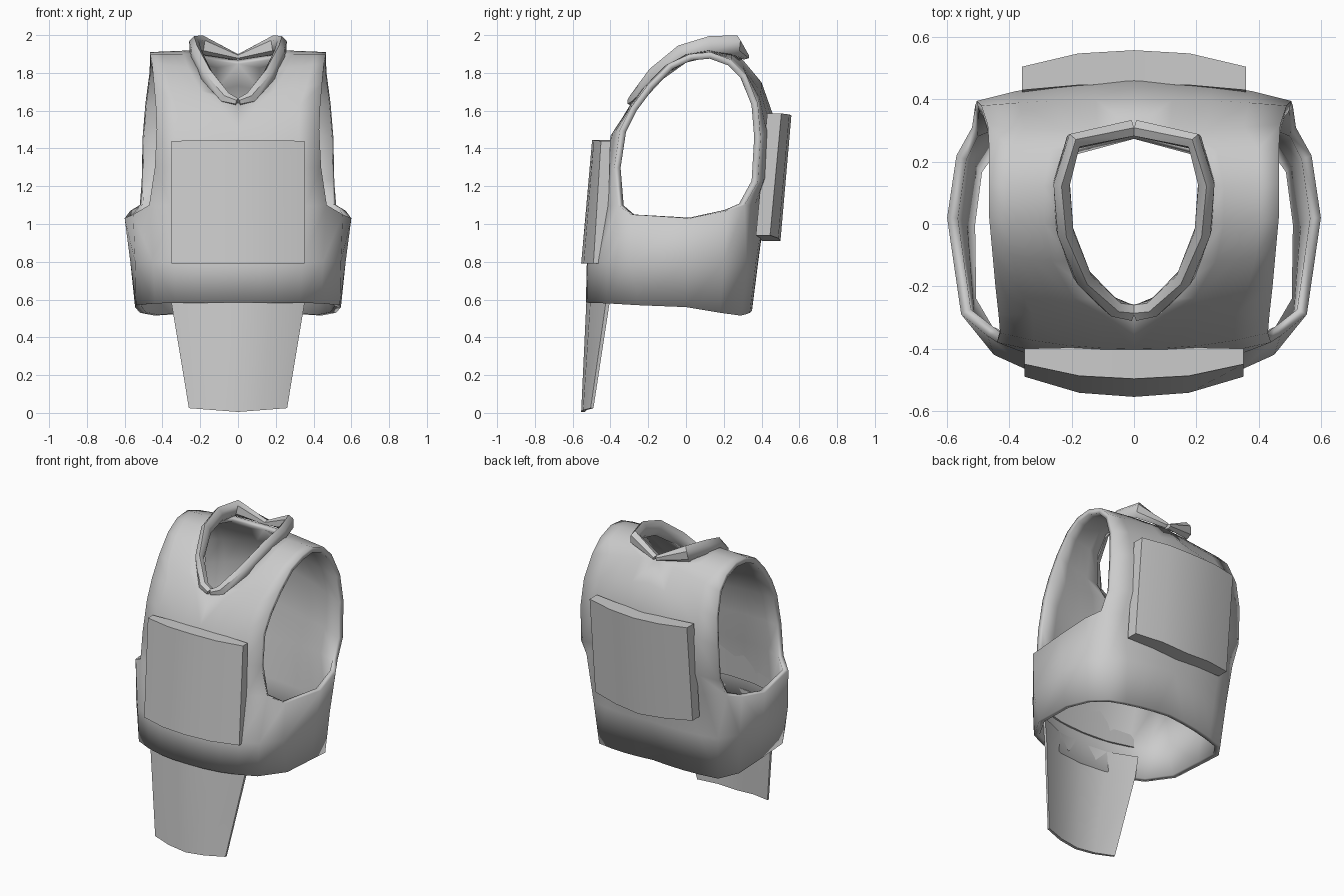
import bpy, math
from mathutils import Vector

cube = bpy.data.objects.get("Cube")
if cube:
    bpy.data.objects.remove(cube, do_unlink=True)

grey = bpy.data.materials.new("plain_grey")
grey.use_nodes = True
grey.diffuse_color = (0.6, 0.6, 0.6, 1)
grey.node_tree.nodes["Principled BSDF"].inputs["Base Color"].default_value = (0.6, 0.6, 0.6, 1)


def make(name, verts, faces, mirror=False, thickness=0, angle=35):
    mesh = bpy.data.meshes.new(name)
    mesh.from_pydata(verts, [], faces)
    mesh.materials.append(grey)
    obj = bpy.data.objects.new(name, mesh)
    bpy.context.collection.objects.link(obj)
    if mirror:
        mod = obj.modifiers.new("mirror", 'MIRROR')
        mod.merge_threshold = 0.002
    if thickness:
        mod = obj.modifiers.new("thickness", 'SOLIDIFY')
        mod.thickness = thickness
        mod.offset = -1
    bpy.ops.object.select_all(action='DESELECT')
    obj.select_set(True)
    bpy.context.view_layer.objects.active = obj
    bpy.ops.object.shade_smooth_by_angle(angle=math.radians(angle))
    return obj


def across(inner, outer, steps=4):
    """Points from the centre or neck edge to the arm edge, curving in depth."""
    a, b = Vector(inner), Vector(outer)
    pts = []
    for i in range(steps + 1):
        t = i / steps
        p = a.lerp(b, t)
        p.y = a.y + (b.y - a.y) * t ** 2.3
        pts.append(p)
    return pts


# Vest: half sheet running from the front, over the shoulder, down the back
sheet = [across(a, b) for a, b in [
    ((0, -.47, 1.08), (.47, -.36, 1.10)),
    ((0, -.43, 1.28), (.44, -.38, 1.30)),
    ((0, -.40, 1.46), (.43, -.35, 1.50)),
    ((0, -.29, 1.64), (.435, -.29, 1.62)),
    ((.11, -.24, 1.69), (.445, -.20, 1.74)),
    ((.20, -.12, 1.82), (.455, -.09, 1.85)),
    ((.23, 0, 1.90), (.465, .02, 1.90)),
    ((.23, .12, 1.92), (.465, .13, 1.91)),
    ((.20, .24, 1.90), (.465, .24, 1.87)),
    ((0, .30, 1.87), (.47, .32, 1.79)),
    ((0, .40, 1.75), (.49, .38, 1.64)),
    ((0, .46, 1.58), (.505, .395, 1.46)),
    ((0, .45, 1.30), (.51, .38, 1.22)),
    ((0, .42, 1.08), (.52, .31, 1.10))]]

# Vest: half rings below the armhole
rim_side = [Vector(p) for p in ((.555, -.29, 1.05), (.60, .02, 1.03), (.57, .22, 1.07))]


def half_ring(front, front_corner, sides, back_corner, back):
    return (across(front, front_corner) + [Vector(p) for p in sides]
            + across(back, back_corner)[::-1])


rings = [
    half_ring((0, -.525, .80), (.45, -.42, .80),
              [(.545, -.30, .80), (.57, 0, .80), (.54, .20, .80)],
              (.46, .32, .80), (0, .385, .82)),
    half_ring((0, -.53, .585), (.44, -.42, .58),
              [(.54, -.25, .57), (.545, 0, .56), (.52, .18, .53)],
              (.44, .29, .515), (0, .35, .545))]

verts = [p for row in sheet for p in row]
faces = []
for r in range(len(sheet) - 1):
    for c in range(4):
        k = r * 5 + c
        faces.append((k, k + 1, k + 6, k + 5))
first = len(verts)
verts += rim_side
last = (len(sheet) - 1) * 5
upper = list(range(5)) + list(range(first, first + 3)) + list(range(last + 4, last - 1, -1))
for ring in rings:
    start = len(verts)
    verts += ring
    lower = list(range(start, start + len(ring)))
    for i in range(len(ring) - 1):
        faces.append((lower[i], lower[i + 1], upper[i + 1], upper[i]))
    upper = lower
make("vest_body", verts, faces, mirror=True, thickness=.035, angle=60)


# Collar: half loop with a hexagonal section, mirrored, notched front and back
path = [Vector(p) for p in (
    (.004, -.285, 1.645), (.065, -.27, 1.665), (.165, -.17, 1.785), (.222, -.02, 1.90),
    (.232, .13, 1.94), (.195, .265, 1.945), (.004, .308, 1.885))]
half_height = (.02, .035, .045, .05, .055, .055, .015)
verts, faces = [], []
for i, p in enumerate(path):
    t = (path[min(i + 1, 6)] - path[max(i - 1, 0)]).normalized()
    side = t.cross(Vector((0, 0, 1))).normalized()
    up = side.cross(t)
    for k in range(6):
        a = math.radians(60 * k + 90)
        verts.append(p + side * .03 * math.cos(a) + up * half_height[i] * math.sin(a))
for i in range(6):
    for k in range(6):
        n = (k + 1) % 6
        faces.append((i * 6 + k, i * 6 + n, i * 6 + 6 + n, i * 6 + 6 + k))
faces += [tuple(range(5, -1, -1)), tuple(range(36, 42))]
make("collar", verts, faces, mirror=True, angle=50)


# Curved slabs: each row is half width, edge z, centre z, and the outer and
# inner depths at the edge and at the centre
def slab(name, rows):
    verts, faces = [], []
    cols = (-1, -.5, 0, .5, 1)
    bulge = (0, .8, 1, .8, 0)
    for w, ze, zc, oe, oc, ie, ic in rows:
        for e, c in ((oe, oc), (ie, ic)):
            for u, b in zip(cols, bulge):
                z = zc + (ze - zc) * abs(u)
                verts.append((u * w, e + (c - e) * b, z))
    loop = [0, 1, 2, 3, 4, 9, 8, 7, 6, 5]
    for r in range(len(rows) - 1):
        for i in range(10):
            a, b = loop[i] + r * 10, loop[(i + 1) % 10] + r * 10
            faces.append((a, b, b + 10, a + 10))
    top = (len(rows) - 1) * 10
    for c in range(4):
        faces.append((c + 1, c, c + 5, c + 6))
        faces.append((top + c, top + c + 1, top + c + 6, top + c + 5))
    if rows[0][3] > 0:
        faces = [f[::-1] for f in faces]
    make(name, verts, faces)


slab("front_plate_pouch", [
    (.352, .79, .79, -.49, -.555, -.42, -.48),
    (.352, 1.44, 1.445, -.45, -.497, -.40, -.395)])
slab("back_plate_pouch", [
    (.36, .94, .91, .445, .50, .37, .40),
    (.36, 1.585, 1.575, .505, .558, .43, .45)])
slab("groin_flap", [
    (.26, .025, .005, -.505, -.555, -.49, -.535),
    (.352, .58, .58, -.425, -.528, -.405, -.505),
    (.37, .72, .72, -.415, -.515, -.40, -.495)])
